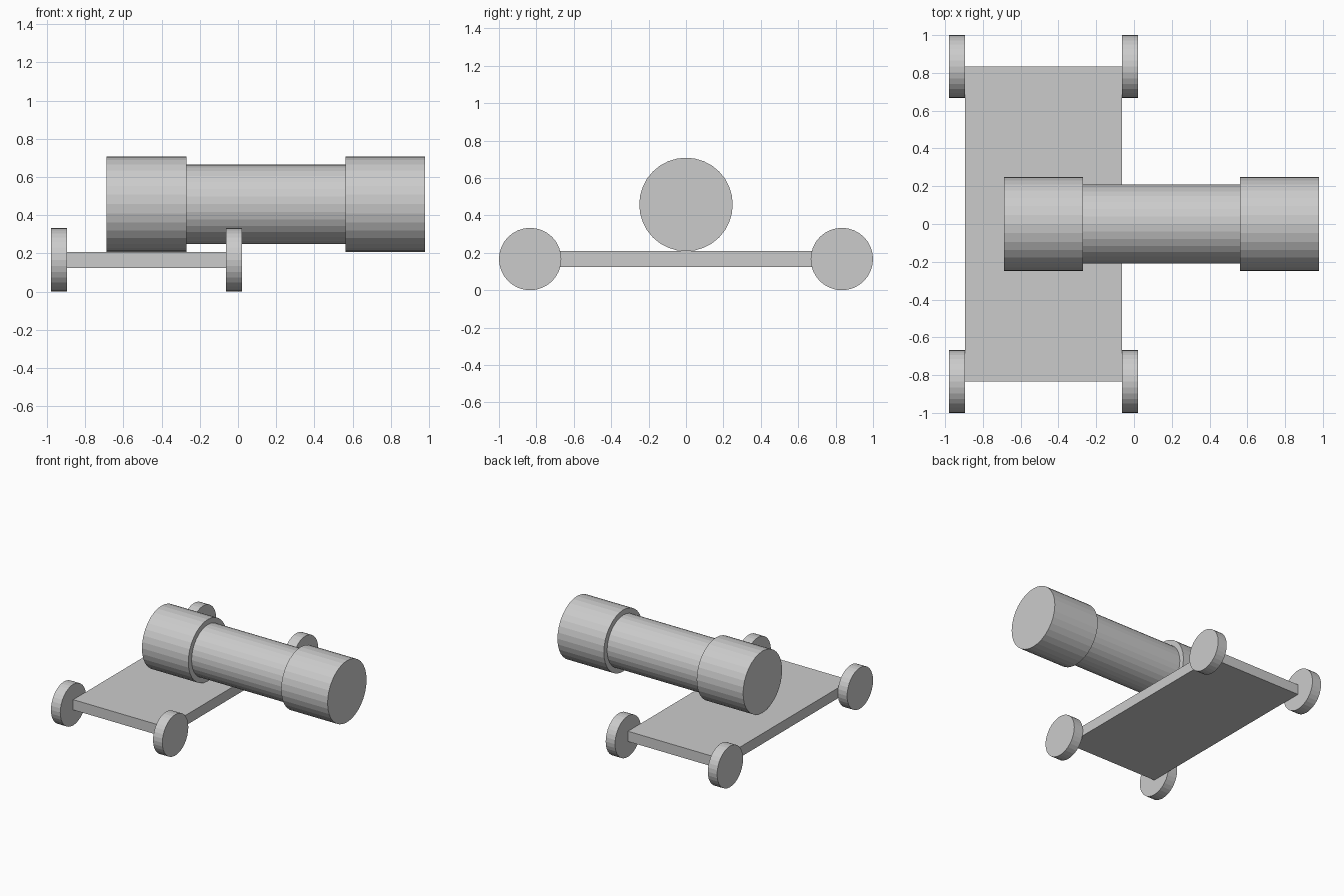
import bpy
from math import pi

if "Cube" in bpy.data.objects:
    bpy.data.objects.remove(bpy.data.objects["Cube"])

U = 1 / 12          # base module of the model
X0 = -11.75 * U     # left-hand extent


def x_cylinder(name, x_start, length, radius, y, z):
    """Flat-faceted cylinder lying along x."""
    bpy.ops.mesh.primitive_cylinder_add(
        vertices=32, radius=radius, depth=length,
        location=(x_start + length / 2, y, z), rotation=(0, pi / 2, 0))
    bpy.context.object.name = name


# Flat carriage plate
bpy.ops.mesh.primitive_cube_add(size=1, location=(X0 + 6 * U, 0, 2 * U))
plate = bpy.context.object
plate.name = "carriage_plate"
plate.scale = (10 * U, 20 * U, U)

# Wheels at the four corners
for side, x in (("left", X0), ("right", X0 + 11 * U)):
    for end, y in (("front", -10 * U), ("back", 10 * U)):
        x_cylinder(f"{end}_{side}_wheel", x, U, 2 * U, y, 2 * U)

# Barrel with a thicker collar at each end
barrel_x, barrel_z = X0 + 3.5 * U, 5.5 * U
x_cylinder("breech_collar", barrel_x, 5 * U, 3 * U, 0, barrel_z)
x_cylinder("barrel", barrel_x + 5 * U, 10 * U, 2.5 * U, 0, barrel_z)
x_cylinder("muzzle_collar", barrel_x + 15 * U, 5 * U, 3 * U, 0, barrel_z)
